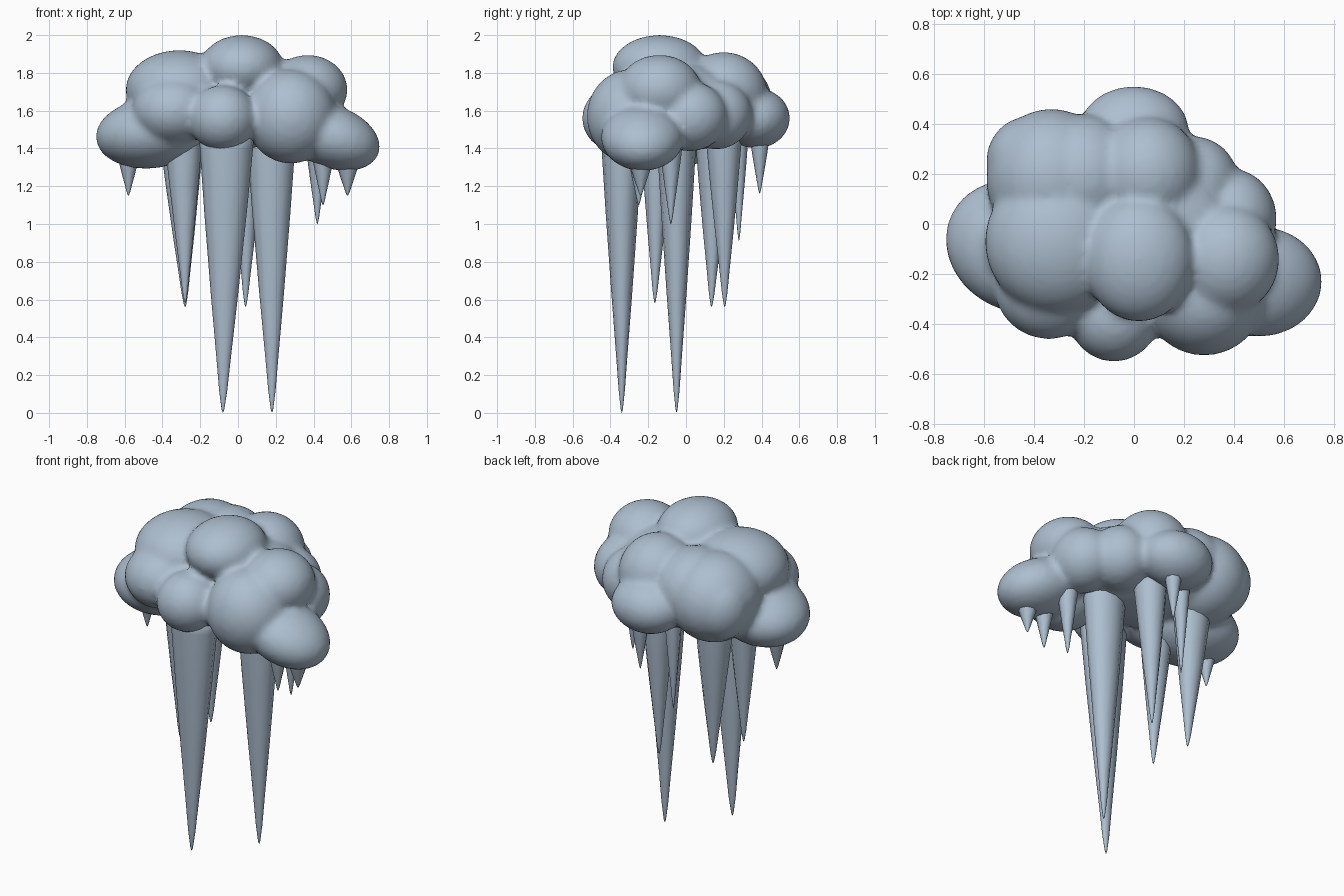
import bpy, bmesh, math
from mathutils import Matrix, Euler

ice = bpy.data.materials.new("pale ice blue")
ice.diffuse_color = (0.42, 0.52, 0.63, 1)


def make_object(name, bm):
    mesh = bpy.data.meshes.new(name)
    bm.to_mesh(mesh)
    bm.free()
    mesh.materials.append(ice)
    for p in mesh.polygons:
        p.use_smooth = True
    ob = bpy.data.objects.new(name, mesh)
    bpy.context.collection.objects.link(ob)
    return ob


# cloud lobes: centre, radii, tilt about y and turn about z in degrees
lobes = [
    ((0.02, -0.14, 1.83), (0.22, 0.25, 0.17), 0, 0),      # crown
    ((-0.31, -0.07, 1.71), (0.285, 0.29, 0.21), 0, 0),    # upper left
    ((-0.33, 0.18, 1.63), (0.26, 0.28, 0.26), 0, 0),      # back left
    ((-0.20, 0.19, 1.65), (0.23, 0.25, 0.24), 0, 0),      # back left filler
    ((-0.42, 0.25, 1.62), (0.17, 0.18, 0.20), 0, 0),      # back left corner
    ((0.05, 0.20, 1.69), (0.22, 0.23, 0.22), 0, 0),       # upper back
    ((0.00, 0.37, 1.56), (0.22, 0.18, 0.16), 0, 0),       # rear
    ((0.37, -0.14, 1.71), (0.21, 0.22, 0.185), 0, 0),     # upper right
    ((0.39, 0.02, 1.57), (0.18, 0.20, 0.185), 0, 0),      # back right
    ((0.24, 0.16, 1.58), (0.18, 0.19, 0.185), 0, 0),      # back right inner
    ((0.28, -0.29, 1.57), (0.24, 0.235, 0.25), 0, 0),     # front right
    ((0.50, -0.23, 1.46), (0.26, 0.22, 0.165), 20, 0),    # far right
    ((-0.08, -0.37, 1.56), (0.18, 0.18, 0.175), 0, 0),    # front centre
    ((-0.34, -0.24, 1.60), (0.22, 0.22, 0.185), 0, 0),    # front left
    ((-0.46, -0.09, 1.48), (0.30, 0.26, 0.185), -6, -25), # far left
    ((0.00, 0.00, 1.56), (0.42, 0.33, 0.17), 0, 0),       # core
    ((0.06, -0.02, 1.70), (0.32, 0.28, 0.16), 0, 0),      # upper core
]
bm = bmesh.new()
for c, r, tilt, turn in lobes:
    rot = Euler((0, math.radians(tilt), math.radians(turn))).to_matrix().to_4x4()
    m = Matrix.Translation(c) @ rot @ Matrix.Diagonal((*r, 1))
    bmesh.ops.create_icosphere(bm, subdivisions=4, radius=1, matrix=m)
cloud = make_object("cloud", bm)
rm = cloud.modifiers.new("fuse", 'REMESH')
rm.mode = 'VOXEL'
rm.voxel_size = 0.02
rm.use_smooth_shade = True
sm = cloud.modifiers.new("soften", 'SMOOTH')
sm.factor = 0.5
sm.iterations = 4


def icicle(name, tip, top, rx, ry, sides):
    """Tapered spike hanging from the cloud: (height fraction, radius fraction)."""
    profile = [(0.012, 0.05), (0.08, 0.15), (0.2, 0.27), (0.42, 0.50), (0.7, 0.77), (0.93, 0.97), (1.0, 1.0)]
    bm = bmesh.new()
    apex = bm.verts.new(tip)
    rings = []
    for t, f in profile:
        cen = [a + (b - a) * t for a, b in zip(tip, top)]
        rings.append([bm.verts.new((cen[0] + rx * f * math.cos(a), cen[1] + ry * f * math.sin(a), cen[2]))
                      for a in [2 * math.pi * i / sides for i in range(sides)]])
    for i in range(sides):
        j = (i + 1) % sides
        bm.faces.new((apex, rings[0][j], rings[0][i]))
        for lo, hi in zip(rings, rings[1:]):
            bm.faces.new((lo[i], lo[j], hi[j], hi[i]))
    bm.faces.new(rings[-1])
    bmesh.ops.recalc_face_normals(bm, faces=bm.faces)
    make_object(name, bm)


# large icicles
large = [
    ((-0.08, -0.34, 0.0), (-0.06, -0.34, 1.5), 0.145, 0.11),
    ((0.18, -0.05, 0.0), (0.175, -0.05, 1.5), 0.13, 0.105),
    ((-0.28, 0.135, 0.56), (-0.30, 0.15, 1.48), 0.115, 0.10),
    ((0.04, 0.205, 0.56), (0.05, 0.20, 1.48), 0.095, 0.095),
    ((-0.28, -0.165, 0.58), (-0.29, -0.15, 1.48), 0.10, 0.09),
]
for n, (tip, top, rx, ry) in enumerate(large):
    icicle(f"large_icicle_{n + 1}", tip, top, rx, ry, 12)

# small icicles around the rim
small = [
    ((-0.58, -0.06, 1.15), 1.38, 0.06),
    ((0.58, -0.24, 1.15), 1.36, 0.07),
    ((0.45, -0.25, 1.10), 1.38, 0.06),
    ((0.42, -0.08, 1.0), 1.46, 0.065),
    ((0.04, 0.39, 1.16), 1.45, 0.05),
    ((-0.11, 0.28, 0.91), 1.48, 0.05),
]
for n, (tip, z, r) in enumerate(small):
    icicle(f"small_icicle_{n + 1}", tip, (tip[0], tip[1], z), r, r, 8)
